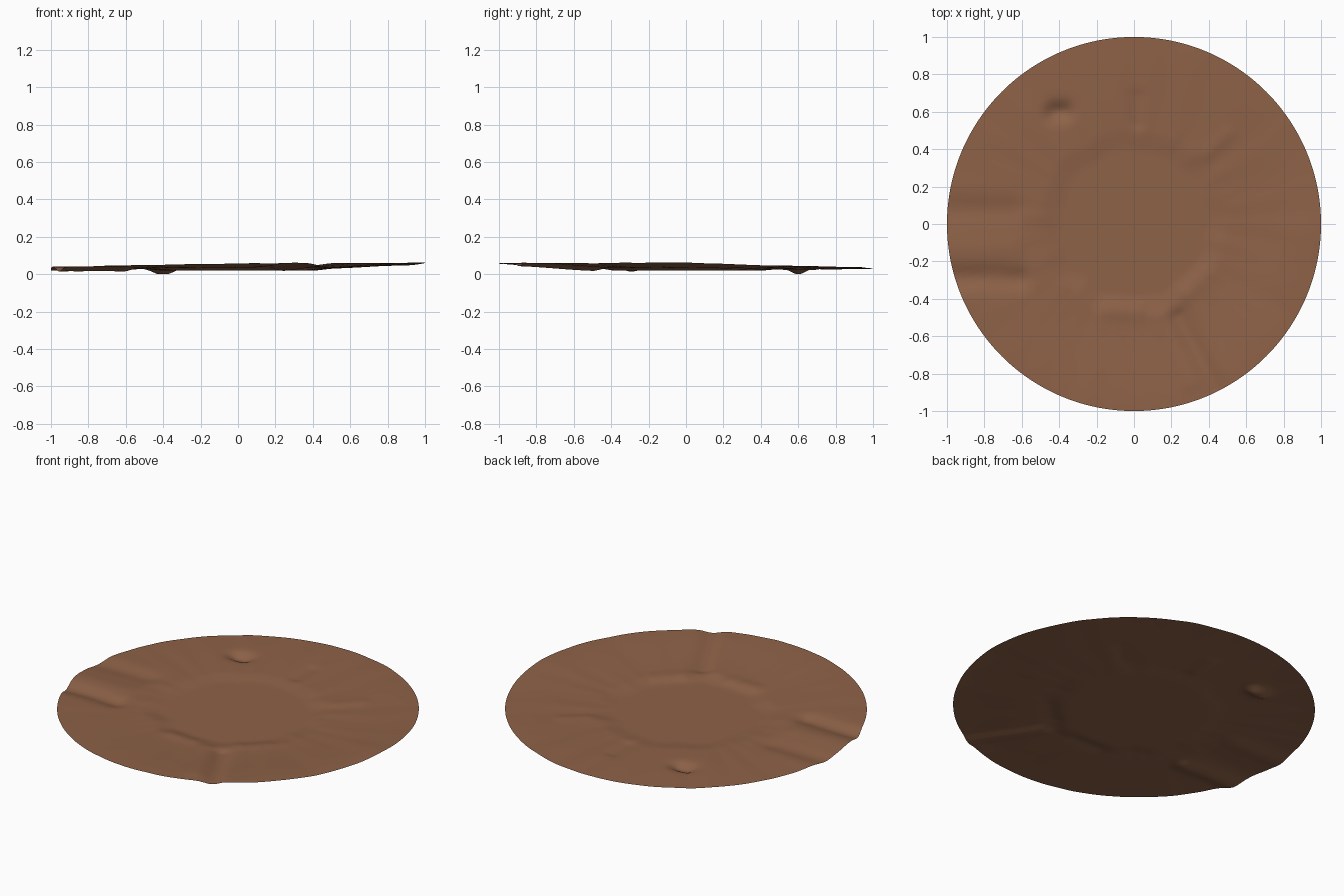
import bpy
import bmesh
import math
from mathutils import Vector, noise

cube = bpy.data.objects.get("Cube")
if cube:
    bpy.data.objects.remove(cube, do_unlink=True)

RINGS, SEGMENTS = 80, 192

# Bumps and grooves: start, end, half width, height
FEATURES = [
    ((-0.62, -0.29), (-1.1, -0.29), 0.06, -0.022),   # deep left channel
    ((-0.66, 0.07), (-1.1, 0.07), 0.07, -0.013),     # shallow left channel
    ((-0.66, -0.14), (-1.1, -0.14), 0.07, 0.006),    # ridge between them
    ((0.24, -0.50), (0.44, -0.88), 0.05, -0.018),    # front gully
    ((0.15, -0.50), (0.30, -0.85), 0.05, 0.006),     # gully bank
    ((-0.42, 0.60), (-0.38, 0.60), 0.05, -0.030),    # back pit
    ((0.02, 0.54), (0.02, 0.68), 0.04, -0.008),      # back notch
    ((0.40, 0.38), (0.50, 0.48), 0.04, 0.006),       # back right knoll
    ((-0.12, -0.46), (0.02, -0.46), 0.05, 0.008),    # front rim
    ((0.28, -0.36), (0.38, -0.26), 0.05, 0.007),     # front right rim
    ((0.90, -0.10), (1.0, 0.0), 0.18, 0.008),        # right edge rise
]


def smooth(a, b, t):
    t = min(1, max(0, (t - a) / (b - a)))
    return t * t * (3 - 2 * t)


def bump(p, start, end, width, height):
    a, b = Vector(start), Vector(end)
    d = b - a
    t = min(1, max(0, (p - a).dot(d) / d.length_squared))
    return height * math.exp(-((p - a - d * t).length / width) ** 2)


def ground_height(x, y):
    p = Vector((x, y))
    r = p.length
    unit = p / r if r else p
    # Irregular crater wall around a flat floor
    wobble = noise.noise(Vector((unit.x * 3, unit.y * 3, 0)))
    wall = smooth(0.38, 0.52, r + 0.04 * wobble)
    z = 0.023 + wall * (0.012 - 0.004 * y)
    # Outer apron tilting upward to the front and right
    z += smooth(0.45, 1.0, r) * (0.013 + 0.011 * x - 0.009 * y)
    # Weathered radial streaks
    streak = noise.noise(Vector((unit.x * 7, unit.y * 7, r * 2)))
    z += wall * 0.003 * streak
    return z + sum(bump(p, *f) for f in FEATURES)


# Round sheet of ground made of concentric rings
bm = bmesh.new()
centre = bm.verts.new((0, 0, ground_height(0, 0)))
rings = []
for i in range(1, RINGS + 1):
    r = i / RINGS
    ring = []
    for k in range(SEGMENTS):
        a = math.tau * k / SEGMENTS
        x, y = r * math.cos(a), r * math.sin(a)
        ring.append(bm.verts.new((x, y, ground_height(x, y))))
    rings.append(ring)
for k in range(SEGMENTS):
    n = (k + 1) % SEGMENTS
    bm.faces.new((centre, rings[0][k], rings[0][n]))
    for inner, outer in zip(rings, rings[1:]):
        bm.faces.new((inner[k], outer[k], outer[n], inner[n]))
lowest = min(v.co.z for v in bm.verts)
bmesh.ops.translate(bm, verts=bm.verts, vec=(0, 0, -lowest))
for f in bm.faces:
    f.smooth = True

mesh = bpy.data.meshes.new("crater_ground")
bm.to_mesh(mesh)
bm.free()
ground = bpy.data.objects.new("crater_ground", mesh)
bpy.context.collection.objects.link(ground)

# Brown earth
earth = bpy.data.materials.new("brown_earth")
earth.use_nodes = True
colour = (0.27, 0.122, 0.064, 1)
earth.diffuse_color = colour
earth.node_tree.nodes["Principled BSDF"].inputs["Base Color"].default_value = colour
mesh.materials.append(earth)
